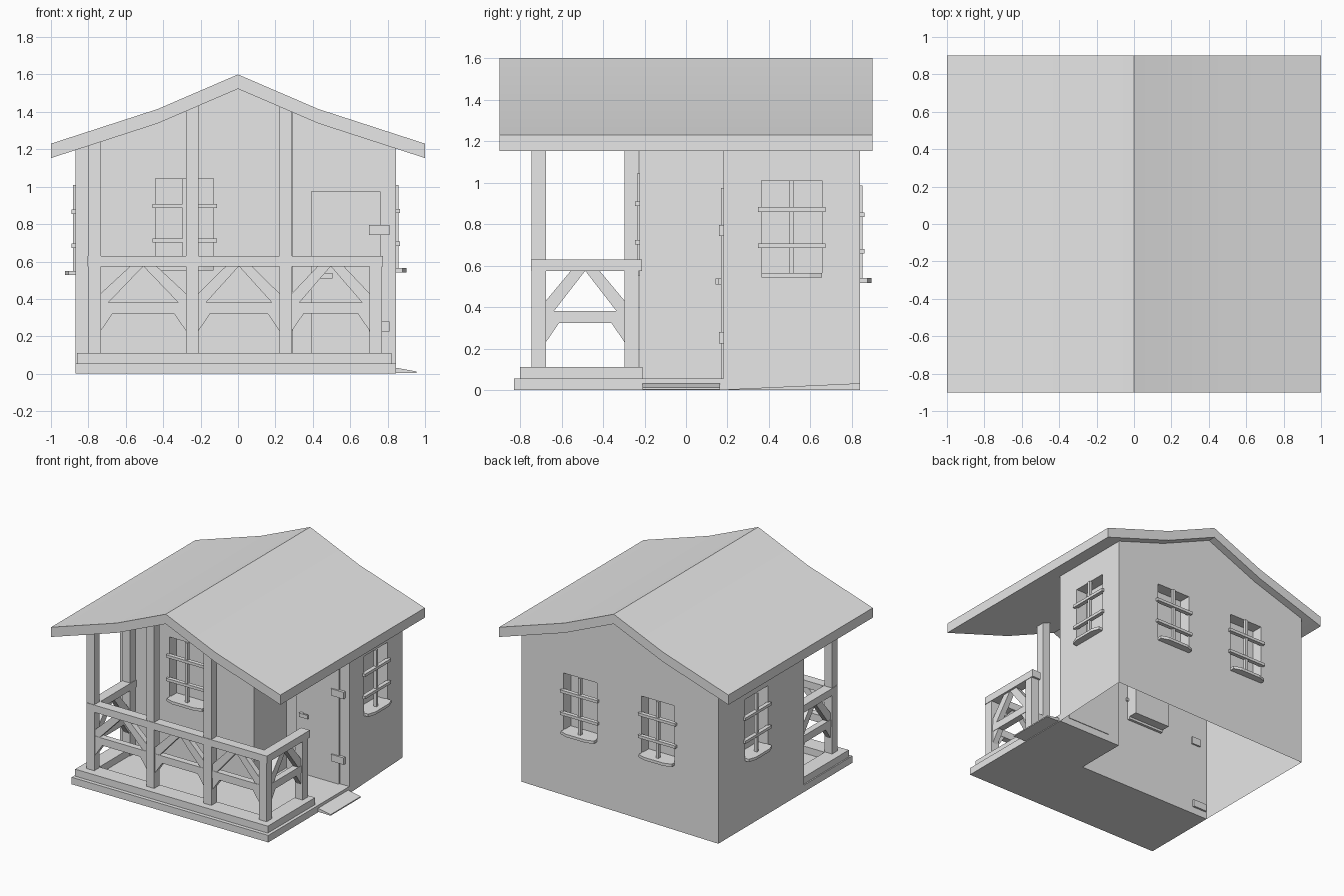
import bpy, bmesh, math
from mathutils import Matrix, Vector

if "Cube" in bpy.data.objects:
    bpy.data.objects.remove(bpy.data.objects["Cube"])

GREY = (0.8, 0.8, 0.8, 1)
mat = bpy.data.materials.new("plain_grey")
mat.use_nodes = True
mat.diffuse_color = GREY
mat.node_tree.nodes["Principled BSDF"].inputs["Base Color"].default_value = GREY


def finish(name, bm, matrix=None):
    me = bpy.data.meshes.new(name)
    if matrix:
        bm.transform(matrix)
    bm.to_mesh(me)
    bm.free()
    me.materials.append(mat)
    ob = bpy.data.objects.new(name, me)
    bpy.context.collection.objects.link(ob)
    return ob


def prism(name, pts, axis, lo, hi, matrix=None):
    """Extrude a 2D outline along axis x, y or z between lo and hi."""
    place = {"x": lambda a, b, t: (t, a, b),
             "y": lambda a, b, t: (a, t, b),
             "z": lambda a, b, t: (a, b, t)}[axis]
    bm = bmesh.new()
    face = bm.faces.new([bm.verts.new(place(a, b, lo)) for a, b in pts])
    ext = bmesh.ops.extrude_face_region(bm, geom=[face])
    shift = Vector(place(0, 0, hi - lo))
    bmesh.ops.translate(bm, vec=shift, verts=[v for v in ext["geom"] if isinstance(v, bmesh.types.BMVert)])
    bmesh.ops.recalc_face_normals(bm, faces=bm.faces)
    return finish(name, bm, matrix)


def box(name, x0, x1, y0, y1, z0, z1, matrix=None):
    return prism(name, [(x0, y0), (x1, y0), (x1, y1), (x0, y1)], "z", z0, z1, matrix)


# Roof with a slight kick in each slope
BEND, THICK = 0.43, 0.077
top = [(-1, 1.23), (-BEND, 1.415), (0, 1.6), (BEND, 1.415), (1, 1.23)]
roof = prism("roof", top + [(x, z - THICK) for x, z in reversed(top)], "y", -0.9, 0.9)
bpy.context.view_layer.objects.active = roof
roof.select_set(True)
bpy.ops.object.shade_smooth_by_angle(angle=math.radians(30))
roof.select_set(False)


def under(x):
    x = abs(x)
    if x < BEND:
        return 1.6 - THICK - x * 0.185 / BEND
    return 1.415 - THICK - (x - BEND) * 0.185 / (1 - BEND)


def ground(x, y):
    return 0.03 * max(0, (y - 0.18) / 0.66) * (x + 0.87) / 1.715


# Window recess, bars and sill; local x runs along the wall, local y goes inward
def window(name, u0, u1, z0, z1, m):
    bm = bmesh.new()
    bmesh.ops.create_cube(bm, size=1)
    for v in bm.verts:
        v.co = (u0 if v.co.x < 0 else u1, 0 if v.co.y < 0 else 0.09, z0 if v.co.z < 0 else z1)
    outer = [f for f in bm.faces if f.normal.y < -0.5]
    bmesh.ops.delete(bm, geom=outer, context="FACES")
    bmesh.ops.reverse_faces(bm, faces=bm.faces)
    finish(name + "_recess", bm, m)
    mid, h = (u0 + u1) / 2, z1 - z0
    for i, t in enumerate((0.3, 0.69)):
        z = z0 + h * t
        box(f"{name}_crossbar_{i}", u0 - 0.018, u1 + 0.018, -0.02, 0.012, z - 0.011, z + 0.011, m)
    box(name + "_upright", mid - 0.011, mid + 0.011, -0.012, 0.012, z0, z1, m)
    arc = [(u0, 0.02), (u0, -0.035), (u0 + 0.06, -0.055), (u1 - 0.06, -0.055), (u1, -0.035), (u1, 0.02)]
    prism(name + "_sill", arc, "z", z0 - 0.018, z0 + 0.004, m)


# Walls: each run is a grid of panels that leaves out its windows
def wall(name, p, q, windows):
    d = Vector((q[0] - p[0], q[1] - p[1], 0))
    length = d.length
    d.normalize()
    m = Matrix.Translation((p[0], p[1], 0)) @ Matrix.Rotation(math.atan2(d.y, d.x), 4, "Z")
    cuts = {0, length}
    for w in windows:
        cuts |= {w[0], w[1]}
    if abs(d.x) > 0.5:
        cuts |= {u for u in ((b - p[0]) * d.x for b in (-BEND, 0, BEND)) if 0 < u < length}
    cuts = sorted(cuts)
    bm = bmesh.new()

    def panel(a, b, low, high):
        def vert(u, z):
            x, y = p[0] + d.x * u, p[1] + d.y * u
            z = ground(x, y) if z == "low" else under(x) if z == "high" else z
            return bm.verts.new((u, 0, z))
        bm.faces.new([vert(a, low), vert(b, low), vert(b, high), vert(a, high)])

    for a, b in zip(cuts, cuts[1:]):
        hole = [w for w in windows if w[0] <= (a + b) / 2 <= w[1]]
        if hole:
            panel(a, b, "low", hole[0][2])
            panel(a, b, hole[0][3], "high")
        else:
            panel(a, b, "low", "high")
    bmesh.ops.remove_doubles(bm, verts=bm.verts, dist=0.0001)
    finish(name, bm, m)
    for i, w in enumerate(windows):
        window(f"{name}_window_{i}", *w, m)


corners = [(-0.87, -0.225), (0.295, -0.225), (0.295, 0.18), (0.845, 0.18), (0.845, 0.84), (-0.87, 0.84)]
runs = [("front_wall", [(0.43, 0.74, 0.57, 1.045)]),
        ("recess_wall", []),
        ("door_wall", []),
        ("left_wall", [(0.185, 0.475, 0.56, 1.01)]),
        ("back_wall", [(0.365, 0.655, 0.535, 0.985), (1.045, 1.335, 0.535, 0.985)]),
        ("right_wall", [(0.33, 0.62, 0.545, 1.01)])]
for i, (name, wins) in enumerate(runs):
    wall(name, corners[i], corners[(i + 1) % 6], wins)

# Porch floor, raised curb and entry ramp
prism("porch_floor", [(-0.87, -0.83), (0.845, -0.83), (0.845, 0.18), (0.295, 0.18),
                      (0.295, -0.225), (-0.87, -0.225)], "z", 0, 0.055)
prism("porch_curb", [(-0.86, -0.8), (0.82, -0.8), (0.82, -0.21), (0.7, -0.21), (0.7, -0.67),
                     (-0.74, -0.67), (-0.74, -0.21), (-0.86, -0.21)], "z", 0.055, 0.11)
prism("entry_ramp", [(0.845, 0.005), (0.955, 0.003), (0.955, 0.012), (0.845, 0.032)], "y", -0.21, 0.165)

# Door with hinges and handle
box("door", 0.39, 0.762, 0.168, 0.185, 0.055, 0.975)
for i, z in enumerate((0.225, 0.742)):
    box(f"hinge_{i}", 0.7, 0.81, 0.158, 0.185, z, z + 0.054)
box("handle", 0.43, 0.505, 0.143, 0.156, 0.508, 0.538)
box("handle_stem", 0.43, 0.455, 0.15, 0.17, 0.508, 0.538)

# Porch posts
R = 0.034
FRONT_Y, BACK_Y = -0.71, -0.262
XS = (-0.767, -0.245, 0.255, 0.737)
for i, x in enumerate(XS):
    box(f"front_post_{i}", x - R, x + R, FRONT_Y - R, FRONT_Y + R, 0.055, under(x) + 0.03 if i < 3 else 0.6)
for x, name in ((XS[0], "right"), (XS[3], "left")):
    box(name + "_back_post", x - R, x + R, BACK_Y - R, BACK_Y + R, 0.055, under(x) + 0.03 if x < 0 else 0.6)


# Railing bay between two posts: rail, inverted V brace and corner gussets
def bay(name, axis, a, b, c):
    def part(label, pts, half):
        prism(f"{name}_{label}", pts, axis, c - half, c + half)
    mid = (a + b) / 2
    part("mid_rail", [(a, 0.322), (b, 0.322), (b, 0.38), (a, 0.38)], 0.025)
    for s, e, side in ((1, a, "a"), (-1, b, "b")):
        part("brace_" + side, [(e, 0.375), (e + s * 0.035, 0.375), (mid, 0.575),
                               (mid - s * 0.065, 0.58), (e, 0.43)], 0.022)
        part("gusset_" + side, [(e, 0.325), (e, 0.23), (e + s * 0.065, 0.325)], 0.022)


for i, (a, b) in enumerate(zip(XS, XS[1:])):
    bay(f"front_bay_{i}", "y", a + R, b - R, FRONT_Y)
for x, name in ((XS[0], "right"), (XS[3], "left")):
    bay(name + "_bay", "x", FRONT_Y + R, BACK_Y - R, x)
    box(name + "_top_rail", x - 0.038, x + 0.038, FRONT_Y - 0.03, -0.212, 0.573, 0.63)
box("front_top_rail", XS[0] - 0.03, XS[3] + 0.038, FRONT_Y - 0.038, FRONT_Y + 0.038, 0.573, 0.63)
